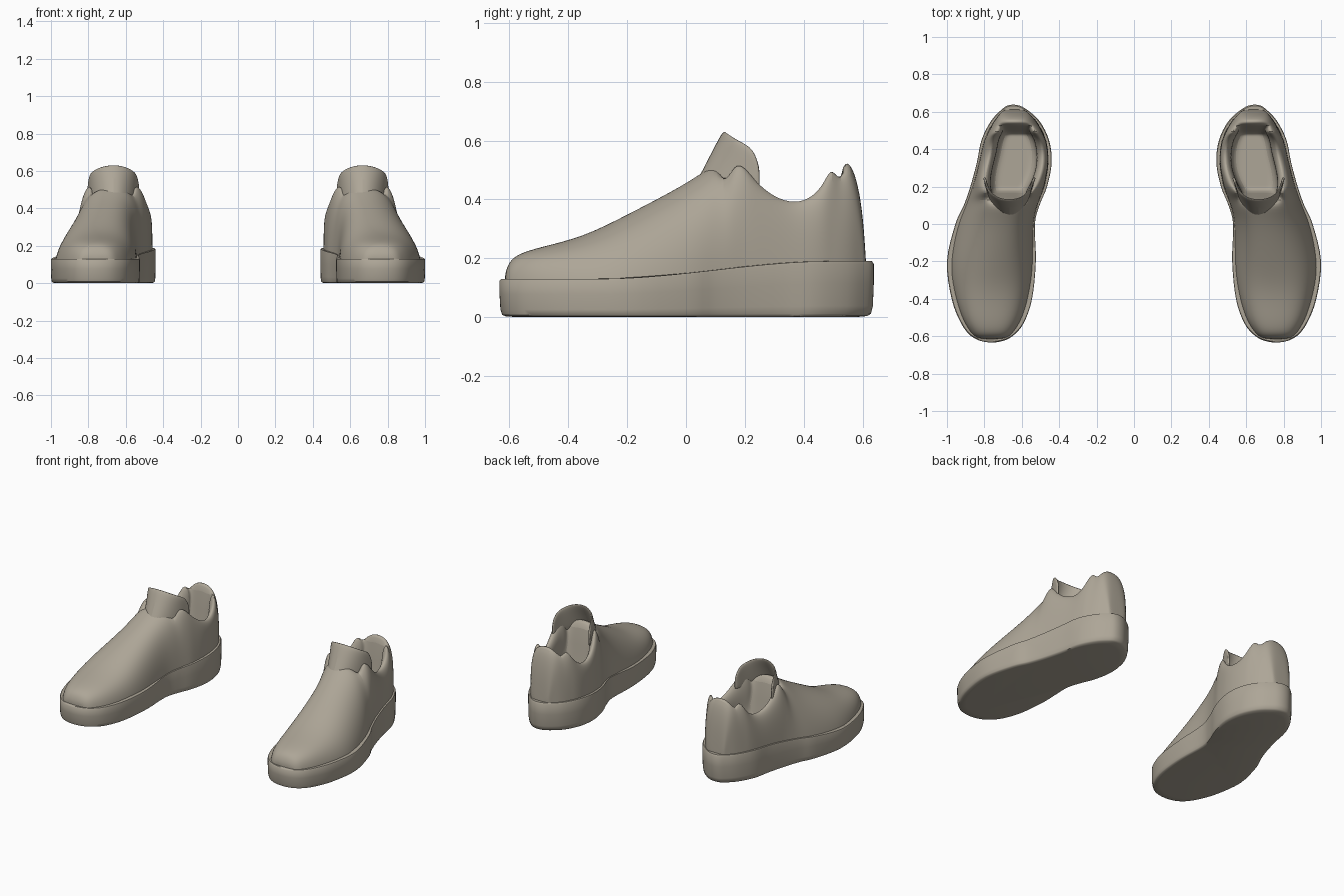
import bpy, bmesh
from mathutils import Vector
from mathutils.geometry import interpolate_bezier

cube = bpy.data.objects.get("Cube")
if cube:
    bpy.data.objects.remove(cube)

mat = bpy.data.materials.new("taupe")
mat.use_nodes = True
TAUPE = (0.42, 0.38, 0.31, 1)
mat.diffuse_color = TAUPE
mat.node_tree.nodes["Principled BSDF"].inputs["Base Color"].default_value = TAUPE

# Footprint: y, inner x, outer x
FOOT = [(-.63, .72, .80), (-.6, .65, .87), (-.53, .59, .925), (-.4, .545, .975),
        (-.2, .525, 1.0), (0, .53, .955), (.1, .505, .91), (.2, .465, .875),
        (.33, .44, .84), (.45, .455, .815), (.55, .505, .765), (.61, .57, .71),
        (.635, .62, .67)]

# Upper sections: y, top z, inner and outer shoulder x, whether the foot opening cuts it
UPPER = [(-.615, .15, .71, .81, 0), (-.6, .19, .69, .83, 0), (-.57, .215, .67, .85, 0),
         (-.5, .237, .64, .88, 0), (-.35, .272, .62, .88, 0), (-.2, .348, .61, .84, 0),
         (0, .452, .58, .80, 0), (.08, .51, .55, .80, 0), (.13, .53, .54, .80, 0),
         (.165, .53, .52, .82, 1), (.2, .515, .50, .83, 1), (.24, .46, .48, .83, 1),
         (.3, .41, .46, .82, 1), (.37, .388, .455, .80, 1), (.43, .41, .465, .79, 1),
         (.47, .46, .48, .78, 1), (.495, .52, .50, .76, 1), (.525, .535, .52, .75, 0),
         (.56, .525, .54, .74, 0), (.585, .45, .55, .73, 0), (.602, .34, .57, .71, 0),
         (.612, .18, .59, .69, 0)]

# Tongue top edge: x, y, z and forward lean of the lower edge
TONGUE = [(.53, .25, .50, 0), (.54, .232, .575, 0), (.555, .18, .60, .02), (.6, .142, .625, .08),
          (.665, .128, .637, .11), (.735, .142, .625, .08), (.78, .18, .60, .02),
          (.795, .232, .575, 0), (.80, .25, .50, 0)]


def sole_top(y):
    t = min(max((y + .3) / .8, 0), 1)
    return .13 + .06 * t * t * (3 - 2 * t)


def foot_width(y):
    for a, b in zip(FOOT, FOOT[1:]):
        if y <= b[0]:
            t = (y - a[0]) / (b[0] - a[0])
            return [a[i] + (b[i] - a[i]) * t for i in (1, 2)]


def smooth_loop(pts, steps=4):
    out, n = [], len(pts)
    for i in range(n):
        p, q, r, s = (pts[(i + k) % n] for k in (-1, 0, 1, 2))
        out += interpolate_bezier(q, q + (r - p) / 6, r - (s - q) / 6, r, steps + 1)[:-1]
    return out


def loft(name, rows, side, closed=False, caps=True, thick=0, subdiv=0):
    bm = bmesh.new()
    grid = [[bm.verts.new((side * x, y, z)) for x, y, z in row] for row in rows]
    for a, b in zip(grid, grid[1:]):
        n = len(a)
        for i in range(n if closed else n - 1):
            j = (i + 1) % n
            bm.faces.new((a[i], a[j], b[j], b[i]))
    if caps:
        bm.faces.new(grid[0])
        bm.faces.new(grid[-1])
    bmesh.ops.recalc_face_normals(bm, faces=bm.faces)
    mesh = bpy.data.meshes.new(name)
    bm.to_mesh(mesh)
    bm.free()
    mesh.materials.append(mat)
    obj = bpy.data.objects.new(name, mesh)
    bpy.context.collection.objects.link(obj)
    if thick:
        mod = obj.modifiers.new("thickness", "SOLIDIFY")
        mod.thickness, mod.offset = thick, 0
    if subdiv:
        mod = obj.modifiers.new("rounding", "SUBSURF")
        mod.levels = mod.render_levels = subdiv
    bpy.ops.object.select_all(action="DESELECT")
    obj.select_set(True)
    bpy.context.view_layer.objects.active = obj
    bpy.ops.object.shade_smooth_by_angle(angle=.8)


def half_section(y, top, edge, shoulder, mid, is_open):
    # One side of an upper section, from the sole edge to the centre line
    base = sole_top(y) - .02
    wall = edge + (shoulder - edge) * .2
    way = 1 if mid > shoulder else -1
    end = shoulder + way * .035 if is_open else mid
    curve = [Vector((edge, y, base)), Vector((wall, y, base + .65 * (top - base))),
             Vector((shoulder, y, top)), Vector((end, y, top))]
    if not is_open:
        return interpolate_bezier(*curve, 14)
    pts = interpolate_bezier(*curve, 8)
    floor = .21
    for drop, inset in ((.12, .02), (.4, .03), (.8, .025), (1, .05), (1, .09)):
        pts.append(Vector((end + way * inset, y, top + (floor - top) * drop)))
    return pts + [Vector((mid, y, floor))]


def upper_rows():
    rows = []
    for y, top, inner, outer, is_open in UPPER:
        lo, hi = foot_width(y)
        mid = (inner + outer) / 2
        a = half_section(y, top, lo + .012, inner, mid, is_open)
        b = half_section(y, top, hi - .012, outer, mid, is_open)
        rows.append(a + b[-2::-1])
    return rows


def sole_rows():
    ring = [Vector((a, y, 0)) for y, a, b in FOOT]
    ring += [Vector((b, y, 0)) for y, a, b in reversed(FOOT)]
    ring = smooth_loop(ring)
    centre = Vector((.7, 0, 0))
    rows = []
    # Rounded bottom edge, upright wall and a soft lip at the top
    for scale, height in ((.9, 0), (.965, .02), (.985, .06), (.995, .2), (1, .6),
                          (1, .95), (.99, 1), (.95, 1)):
        rows.append([(centre.x + (p.x - centre.x) * scale, p.y * scale,
                      sole_top(p.y) * height) for p in ring])
    return rows


def tongue_rows():
    rows = []
    for t in (0, .35, .7, 1):
        rows.append([(x, y - lean * t, z + (.44 - z) * t) for x, y, z, lean in TONGUE])
    return rows


for label, side in (("left", 1), ("right", -1)):
    loft(label + "_sole", sole_rows(), side, closed=True)
    loft(label + "_upper", upper_rows(), side, subdiv=2)
    loft(label + "_tongue", tongue_rows(), side, caps=False, thick=.014, subdiv=2)
